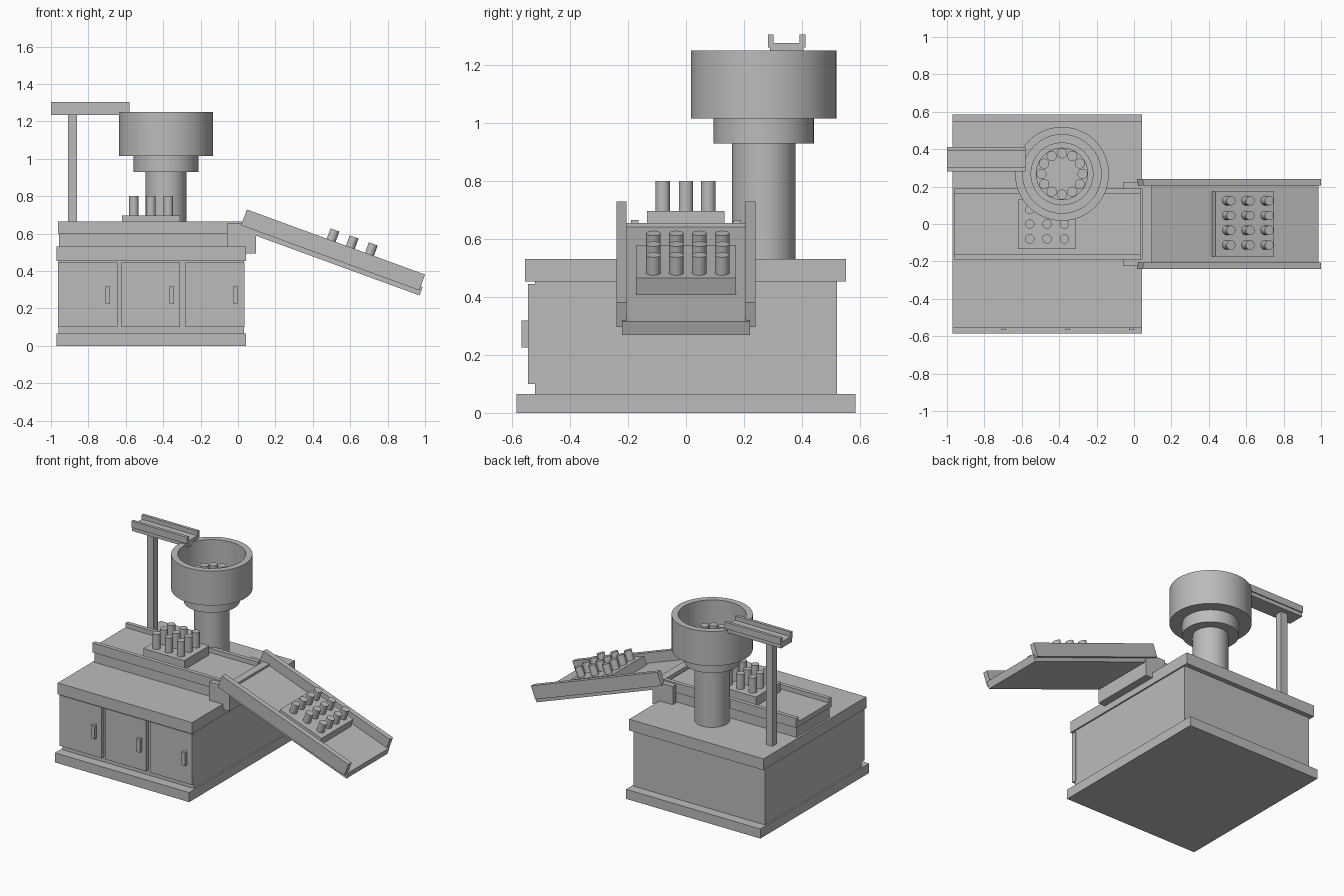
import bpy, bmesh
from math import radians, sin, cos, tau
from mathutils import Matrix, Vector

cube = bpy.data.objects.get("Cube")
if cube:
    bpy.data.objects.remove(cube, do_unlink=True)

GREY = (0.5, 0.5, 0.5, 1)
metal = bpy.data.materials.new("plain grey")
metal.use_nodes = True
metal.diffuse_color = GREY
metal.node_tree.nodes["Principled BSDF"].inputs["Base Color"].default_value = GREY

# Sloped frame of the chute: local x runs down the slope
SLOPE = Matrix.Translation((0.008, 0, 0.621)) @ Matrix.Rotation(radians(20.06), 4, 'Y')
LEVEL = Matrix.Identity(4)


def finish(name, bm, frame=LEVEL, smooth=False):
    bmesh.ops.recalc_face_normals(bm, faces=bm.faces)
    mesh = bpy.data.meshes.new(name)
    bm.to_mesh(mesh)
    bm.free()
    mesh.materials.append(metal)
    ob = bpy.data.objects.new(name, mesh)
    ob.matrix_world = frame
    bpy.context.collection.objects.link(ob)
    if smooth:
        bpy.ops.object.select_all(action='DESELECT')
        ob.select_set(True)
        bpy.context.view_layer.objects.active = ob
        bpy.ops.object.shade_smooth_by_angle(angle=radians(35))
    return ob


def box(name, x, y, z, frame=LEVEL):
    """Box from (low, high) ranges on each axis."""
    bm = bmesh.new()
    size = [r[1] - r[0] for r in (x, y, z)]
    mid = Vector([(r[0] + r[1]) / 2 for r in (x, y, z)])
    bmesh.ops.create_cube(bm, size=1, matrix=Matrix.Translation(mid) @ Matrix.Diagonal((*size, 1)))
    return finish(name, bm, frame)


def lathe(name, centre, profile, segments=64):
    """Spin an (r, z) profile that starts and ends on the axis."""
    bm = bmesh.new()
    verts = [bm.verts.new((centre[0] + r, centre[1], z)) for r, z in profile]
    edges = [bm.edges.new(pair) for pair in zip(verts, verts[1:])]
    bmesh.ops.spin(bm, geom=verts + edges, cent=(*centre, 0), axis=(0, 0, 1),
                   angle=tau, steps=segments, use_merge=True)
    bmesh.ops.remove_doubles(bm, verts=bm.verts, dist=1e-5)
    return finish(name, bm, smooth=True)


def bottles(name, spots, radius, low, high, frame=LEVEL):
    """Upright cylinders at the given (x, y) spots."""
    bm = bmesh.new()
    for x, y in spots:
        bmesh.ops.create_cone(bm, cap_ends=True, segments=24, radius1=radius, radius2=radius,
                              depth=high - low, matrix=Matrix.Translation((x, y, (low + high) / 2)))
    return finish(name, bm, frame, smooth=True)


# Cabinet
box("plinth", (-0.97, 0.042), (-0.585, 0.585), (0, 0.065))
box("cabinet_body", (-0.96, 0.032), (-0.52, 0.52), (0.065, 0.455))
box("worktop", (-0.97, 0.042), (-0.555, 0.552), (0.453, 0.53))
for i, (left, right, grip) in enumerate([(-0.963, -0.645, -0.696),
                                         (-0.622, -0.31, -0.355),
                                         (-0.282, 0.035, -0.015)]):
    box(f"door_{i + 1}", (left, right), (-0.545, -0.515), (0.1, 0.445))
    box(f"door_handle_{i + 1}", (grip - 0.012, grip + 0.012), (-0.567, -0.54), (0.226, 0.318))

# Conveyor on the worktop
box("conveyor_base", (-0.957, 0.03), (-0.178, 0.178), (0.53, 0.602))
box("conveyor_belt", (-0.963, 0.035), (-0.188, 0.188), (0.6, 0.635))
for side, s in (("right", -1), ("left", 1)):
    box(f"conveyor_rail_{side}", (-0.963, 0.035), sorted((s * 0.163, s * 0.19)), (0.6, 0.665))
    box(f"bracket_cheek_{side}", (-0.058, 0.095), sorted((s * 0.19, s * 0.225)), (0.53, 0.655))
box("bracket_bar", (0.043, 0.095), (-0.225, 0.225), (0.495, 0.655))
box("conveyor_tray", (-0.62, -0.31), (-0.134, 0.132), (0.63, 0.697))
bottles("conveyor_bottles", [(x, y) for x in (-0.557, -0.465, -0.372) for y in (-0.08, 0, 0.077)],
        0.025, 0.69, 0.8)

# Sloping chute
box("chute_floor", (0.06, 1.025), (-0.22, 0.22), (0, 0.048), SLOPE)
for side, s in (("right", -1), ("left", 1)):
    box(f"chute_wall_{side}", (0, 1.014), sorted((s * 0.205, s * 0.24)), (0.025, 0.115), SLOPE)
box("chute_tray", (0.417, 0.75), (-0.173, 0.173), (0.045, 0.108), SLOPE)
bottles("chute_bottles", [(u, 0.006 + 0.079 * k) for u in (0.48, 0.589, 0.698)
                          for k in (-1.5, -0.5, 0.5, 1.5)], 0.025, 0.1, 0.174, SLOPE)

# Feeder tower: column, collar, open bowl and stepped turntable
TOWER = (-0.385, 0.268)
lathe("column", TOWER, [(0, 0.53), (0.109, 0.53), (0.109, 0.94), (0, 0.94)])
lathe("collar", TOWER, [(0, 0.93), (0.173, 0.93), (0.173, 1.02), (0, 1.02)])
lathe("bowl", TOWER, [(0, 1.015), (0.251, 1.015), (0.251, 1.25), (0.21, 1.25),
                      (0.21, 1.055), (0, 1.055)])
lathe("turntable", TOWER, [(0, 1.05), (0.168, 1.05), (0.168, 1.075), (0.14, 1.075),
                           (0.14, 1.09), (0, 1.09)])
bottles("bowl_bottles", [(TOWER[0] + 0.11 * cos(tau * i / 12), TOWER[1] + 0.11 * sin(tau * i / 12))
                         for i in range(12)], 0.027, 1.08, 1.13)

# Infeed channel on its post
box("infeed_post", (-0.91, -0.862), (0.323, 0.371), (0.53, 1.24))
box("infeed_floor", (-1, -0.58), (0.29, 0.405), (1.234, 1.275))
for side, low in (("right", 0.282), ("left", 0.392)):
    box(f"infeed_wall_{side}", (-1, -0.58), (low, low + 0.02), (1.26, 1.305))
